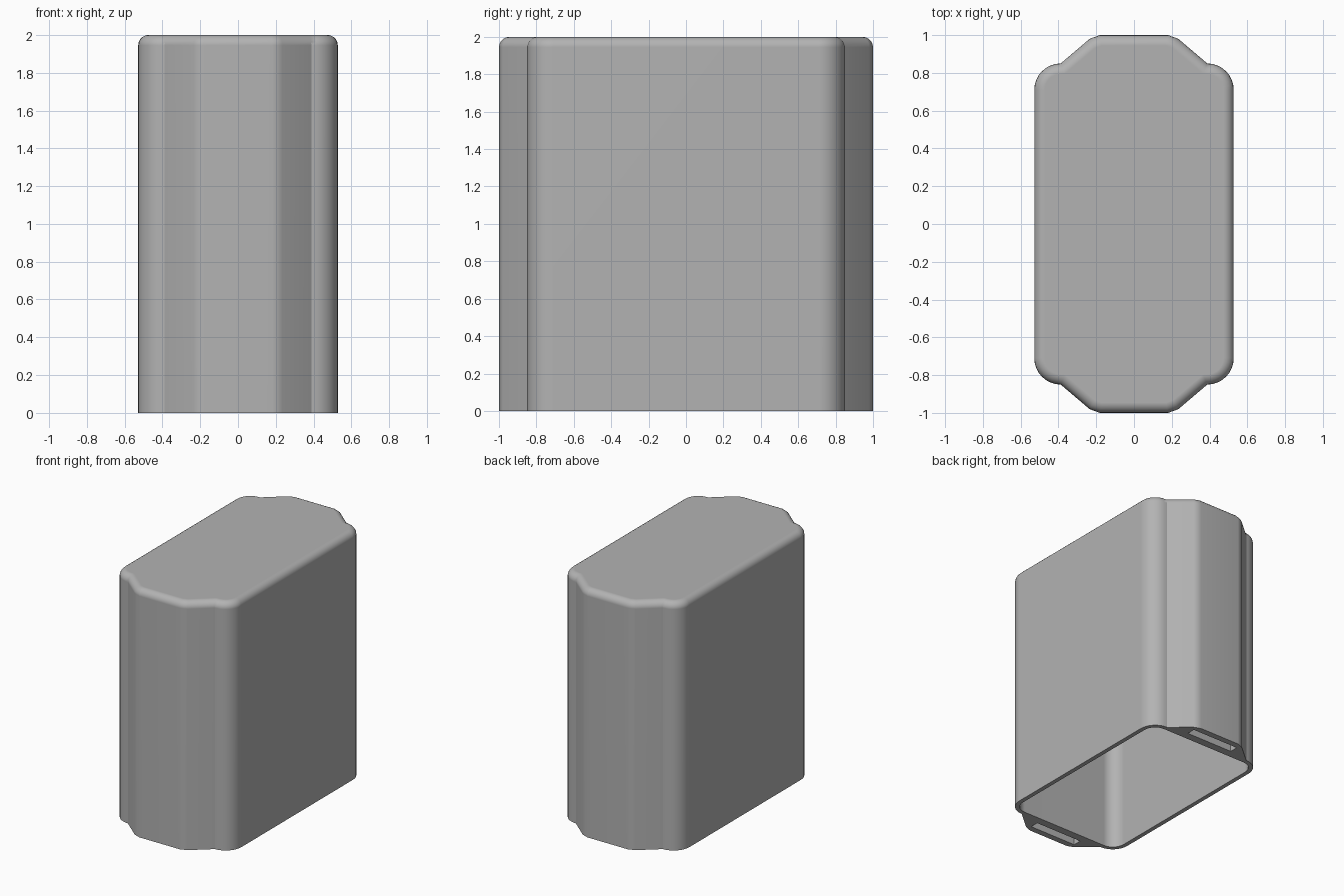
import bpy, bmesh, math
from mathutils import Vector

if "Cube" in bpy.data.objects:
    bpy.data.objects.remove(bpy.data.objects["Cube"])

HEIGHT, FILLET = 2.0, 0.055


def mirrored(quarter):
    """Complete a quarter profile (from +x towards +y) into a closed loop."""
    half = quarter + [(-x, y) for x, y in reversed(quarter)]
    return half + [(-x, -y) for x, y in half]


def corner(x, y, r, steps=8):
    """Rounded corner of a rectangle with half sizes x, y."""
    return [(x - r + r * math.cos(a), y - r + r * math.sin(a))
            for a in (i * math.pi / 2 / steps for i in range(steps + 1))]


def inset(loop, d):
    """Offset a counter-clockwise loop inwards by d."""
    out = []
    for i, p in enumerate(loop):
        a, b, c = Vector(loop[i - 1]), Vector(p), Vector(loop[(i + 1) % len(loop)])
        u, v = (b - a).normalized(), (c - b).normalized()
        n1, n2 = Vector((-u.y, u.x)), Vector((-v.y, v.x))
        out.append(tuple(b + (n1 + n2) * d / (1 + n1.dot(n2))))
    return out


def skin(bm, rings, flip=False):
    """Join stacked (loop, z) rings, cap the last one, return the first ring."""
    rows = [[bm.verts.new((x, y, z)) for x, y in loop] for loop, z in rings]
    for lo, hi in zip(rows, rows[1:]):
        for i in range(len(lo)):
            j = (i + 1) % len(lo)
            f = [lo[i], lo[j], hi[j], hi[i]]
            bm.faces.new(f[::-1] if flip else f)
    bm.faces.new(rows[-1][::-1] if flip else rows[-1])
    return rows[0]


bm = bmesh.new()

# outer shell: rounded box with chamfered end lugs, filleted at the top
outer = mirrored(corner(0.528, 0.85, 0.14) + [(0.235, 0.98), (0.18, 1.0)])
rings = [(outer, 0.0)]
for k in range(6):
    a = k * math.pi / 10
    rings.append((inset(outer, FILLET * (1 - math.cos(a))),
                  HEIGHT - FILLET + FILLET * math.sin(a)))
rims = [skin(bm, rings)]

# main cavity, open at the bottom
cavity = mirrored(corner(0.493, 0.815, 0.105))
rims.append(skin(bm, [(cavity, 0.0), (cavity, HEIGHT - 0.05)], flip=True))

# slots in the two lugs
for y0, y1 in ((0.88, 0.95), (-0.95, -0.88)):
    slot = [(-0.21, y0), (0.21, y0), (0.21, y1), (-0.21, y1)]
    rims.append(skin(bm, [(slot, 0.0), (slot, HEIGHT - 0.05)], flip=True))

# flat bottom rim between all openings
edges = [bm.edges.get((r[i - 1], r[i])) for r in rims for i in range(len(r))]
bmesh.ops.triangle_fill(bm, edges=edges, use_beauty=True, normal=(0, 0, -1))
bmesh.ops.recalc_face_normals(bm, faces=bm.faces[:])

mesh = bpy.data.meshes.new("hollow_cover")
bm.to_mesh(mesh)
bm.free()
cover = bpy.data.objects.new("hollow_cover", mesh)
bpy.context.collection.objects.link(cover)

grey = bpy.data.materials.new("plain grey")
grey.diffuse_color = (0.45, 0.45, 0.45, 1)
grey.use_nodes = True
grey.node_tree.nodes["Principled BSDF"].inputs["Base Color"].default_value = grey.diffuse_color
mesh.materials.append(grey)

# smooth rounded areas, crisp seams, flat large faces
bpy.context.view_layer.objects.active = cover
cover.select_set(True)
bpy.ops.object.shade_smooth_by_angle(angle=math.radians(32))
weighted = cover.modifiers.new("flat_faces", 'WEIGHTED_NORMAL')
weighted.keep_sharp = True
